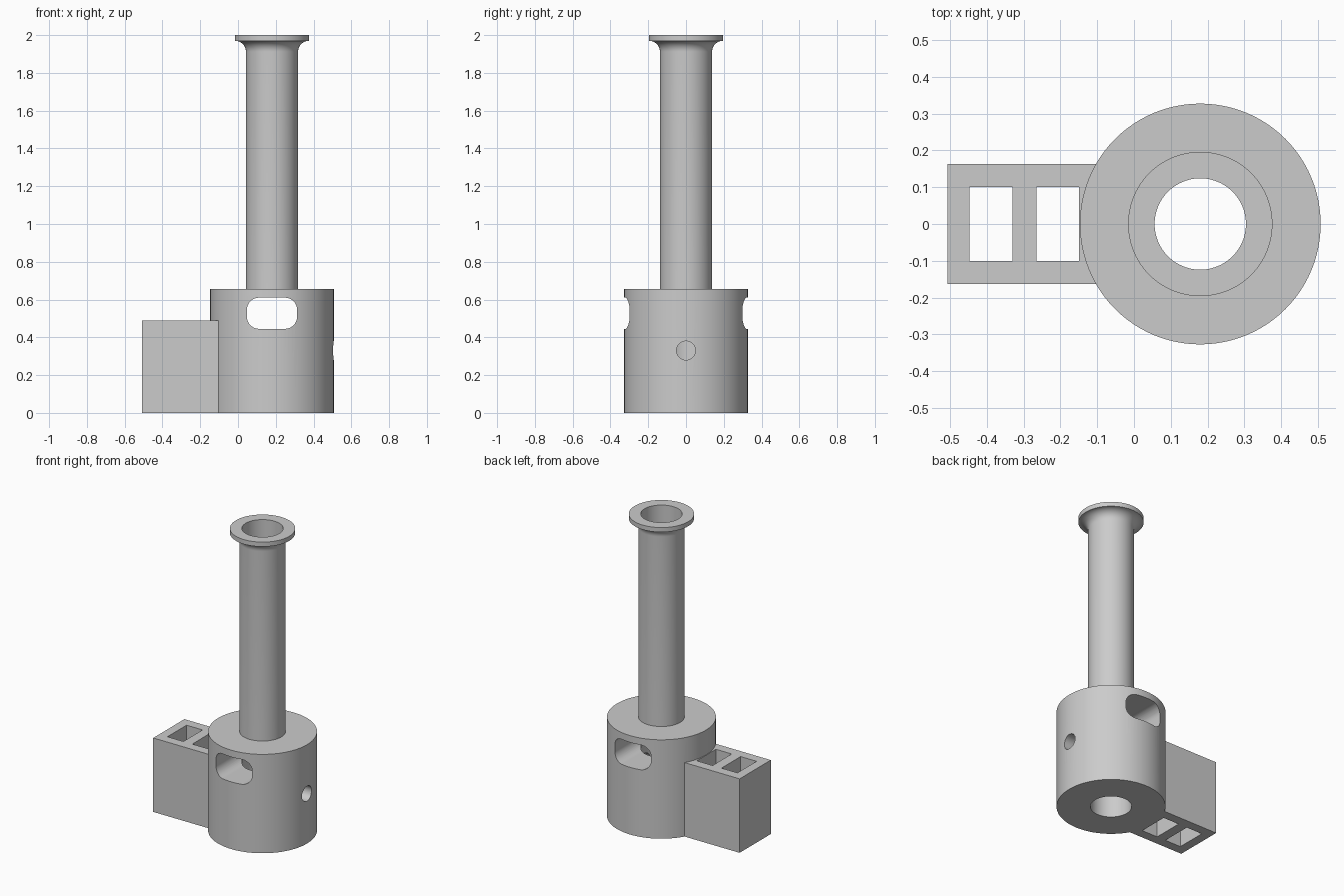
import bpy, bmesh, math
from mathutils import Matrix, Vector

if "Cube" in bpy.data.objects:
    bpy.data.objects.remove(bpy.data.objects["Cube"], do_unlink=True)

AXIS_X = 0.18      # centre line of the round parts
BODY_R, BODY_H = 0.327, 0.655
BORE_R, TUBE_R, RIM_R = 0.124, 0.138, 0.196
SEGMENTS = 96

grey = bpy.data.materials.new("plain grey")
grey.use_nodes = True
colour = (0.6, 0.6, 0.6, 1)
grey.diffuse_color = colour
grey.node_tree.nodes["Principled BSDF"].inputs["Base Color"].default_value = colour


def finish(name, bm):
    bmesh.ops.recalc_face_normals(bm, faces=bm.faces)
    mesh = bpy.data.meshes.new(name)
    bm.to_mesh(mesh)
    bm.free()
    mesh.materials.append(grey)
    obj = bpy.data.objects.new(name, mesh)
    bpy.context.collection.objects.link(obj)
    return obj


def block(name, low, high, rounding=0):
    low, high = Vector(low), Vector(high)
    bm = bmesh.new()
    bmesh.ops.create_cube(bm, size=1, matrix=Matrix.Translation((low + high) / 2)
                          @ Matrix.Diagonal((*(high - low), 1)))
    if rounding:  # round the edges that run front to back
        edges = [e for e in bm.edges
                 if abs(e.verts[0].co.y - e.verts[1].co.y) > 0.01]
        bmesh.ops.bevel(bm, geom=edges, offset=rounding, segments=10,
                        profile=0.5, affect='EDGES')
    return finish(name, bm)


def lathe(name, profile):
    bm = bmesh.new()
    verts = [bm.verts.new((AXIS_X + r, 0, z)) for r, z in profile]
    edges = [bm.edges.new((v, verts[i - 1])) for i, v in enumerate(verts)]
    bmesh.ops.spin(bm, geom=verts + edges, cent=(AXIS_X, 0, 0), axis=(0, 0, 1),
                   angle=math.tau, steps=SEGMENTS, use_merge=True)
    bmesh.ops.remove_doubles(bm, verts=bm.verts, dist=1e-5)
    return finish(name, bm)


def combine(target, tool, operation):
    mod = target.modifiers.new(operation.lower(), 'BOOLEAN')
    mod.operation, mod.solver, mod.object = operation, 'EXACT', tool
    bpy.context.view_layer.objects.active = target
    bpy.ops.object.modifier_apply(modifier=mod.name)
    bpy.data.objects.remove(tool, do_unlink=True)


# Hollow body, tube, flared neck and rim as one turned part
fillet_r = RIM_R - TUBE_R
rim_z = 1.97
flare = [(RIM_R - fillet_r * math.cos(a), rim_z - fillet_r + fillet_r * math.sin(a))
         for a in (math.pi / 2 * i / 12 for i in range(13))]
body = lathe("body_and_tube", [
    (BORE_R, 0), (BODY_R, 0), (BODY_R, BODY_H), (TUBE_R, BODY_H),
    *flare, (RIM_R, 2), (BORE_R, 2)])

# Side bracket with two vertical pockets
bracket = block("side_bracket", (-0.507, -0.163, 0), (-0.09, 0.163, 0.49))
for x0, x1 in ((-0.447, -0.33), (-0.265, -0.149)):
    combine(bracket, block("pocket", (x0, -0.1, -0.1), (x1, 0.1, 0.6)), 'DIFFERENCE')
combine(body, bracket, 'UNION')

# Rounded window through front and back
combine(body, block("window", (AXIS_X - 0.133, -0.5, 0.445),
                    (AXIS_X + 0.133, 0.5, 0.61), 0.065), 'DIFFERENCE')

# Round hole from the left side into the bore
bm = bmesh.new()
bmesh.ops.create_cone(bm, cap_ends=True, segments=32, radius1=0.05, radius2=0.05,
                      depth=0.4, matrix=Matrix.Translation((AXIS_X + 0.25, 0, 0.33))
                      @ Matrix.Rotation(math.pi / 2, 4, 'Y'))
combine(body, finish("side_hole", bm), 'DIFFERENCE')

# Smooth round walls, keep crisp edges
bpy.ops.object.select_all(action='DESELECT')
body.select_set(True)
bpy.context.view_layer.objects.active = body
bpy.ops.object.shade_smooth_by_angle(angle=math.radians(30))
